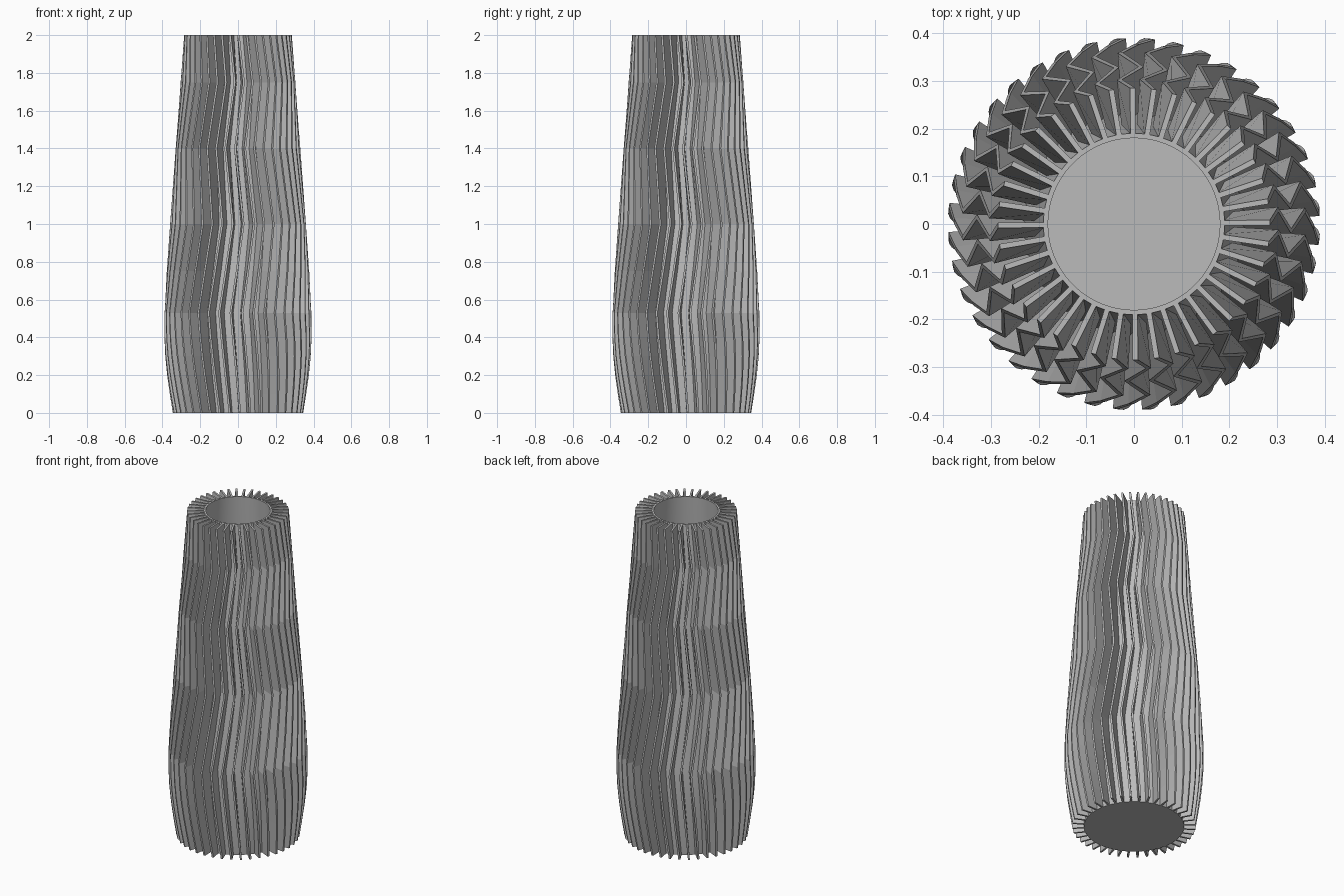
import bpy, bmesh
from math import sin, cos, pi, radians

if "Cube" in bpy.data.objects:
    bpy.data.objects.remove(bpy.data.objects["Cube"], do_unlink=True)

FINS = 40
THICK = 0.011
WALL = 0.01

grey = bpy.data.materials.new("plain grey")
grey.use_nodes = True
grey.diffuse_color = (0.5, 0.5, 0.5, 1)
grey.node_tree.nodes["Principled BSDF"].inputs["Base Color"].default_value = (0.5, 0.5, 0.5, 1)

# Height paired with fin tip radius, core radius and zigzag angle
OUTER = [(0, .345), (.1, .361), (.2, .375), (.3, .385), (.4, .39), (.53, .389),
         (.75, .377), (1, .36), (1.4, .33), (1.75, .304), (2, .285)]
CORE = [(0, .28), (.2, .3), (.4, .31), (.53, .308), (1, .275), (1.4, .24), (1.75, .21), (2, .19)]
TWIST = [(0, .03), (.53, -.1), (1, .08), (1.4, -.045), (1.75, .1), (2, .01)]


def sample(table, z):
    for (z0, a), (z1, b) in zip(table, table[1:]):
        if z <= z1:
            return a + (b - a) * (z - z0) / (z1 - z0)
    return table[-1][1]


def finish(bm, name, smooth):
    bmesh.ops.recalc_face_normals(bm, faces=bm.faces)
    mesh = bpy.data.meshes.new(name)
    bm.to_mesh(mesh)
    bm.free()
    mesh.materials.append(grey)
    obj = bpy.data.objects.new(name, mesh)
    bpy.context.collection.objects.link(obj)
    if smooth:
        bpy.ops.object.select_all(action='DESELECT')
        bpy.context.view_layer.objects.active = obj
        obj.select_set(True)
        bpy.ops.object.shade_smooth_by_angle(angle=radians(30))
    return obj


def bridge(bm, a, b):
    n = len(a)
    for i in range(n):
        j = (i + 1) % n
        bm.faces.new((a[i], a[j], b[j], b[i]))


# Hollow core: outer wall up, rim, inner wall down to a closed floor
bm = bmesh.new()
profile = CORE + [(max(z, 0.02), r - WALL) for z, r in reversed(CORE)]
rings = []
for z, r in profile:
    rings.append([bm.verts.new((r * cos(2 * pi * i / 96), r * sin(2 * pi * i / 96), z))
                  for i in range(96)])
for a, b in zip(rings, rings[1:]):
    bridge(bm, a, b)
bm.faces.new(rings[0])
bm.faces.new(rings[-1])
finish(bm, "vase_core", True)

# Zigzag fins: a thin radial rectangle lofted up through the kinks
bm = bmesh.new()
levels = [z for z, _ in OUTER]
for k in range(FINS):
    loops = []
    for z in levels:
        ang = 2 * pi * k / FINS + sample(TWIST, z)
        inner, outer = sample(CORE, z) - WALL / 2, sample(OUTER, z)
        c, s = cos(ang), sin(ang)
        loops.append([bm.verts.new((r * c - t * s, r * s + t * c, z))
                      for r, t in ((inner, -THICK / 2), (outer, -THICK / 2),
                                   (outer, THICK / 2), (inner, THICK / 2))])
    for a, b in zip(loops, loops[1:]):
        bridge(bm, a, b)
    bm.faces.new(loops[0])
    bm.faces.new(loops[-1])
finish(bm, "zigzag_fins", False)
